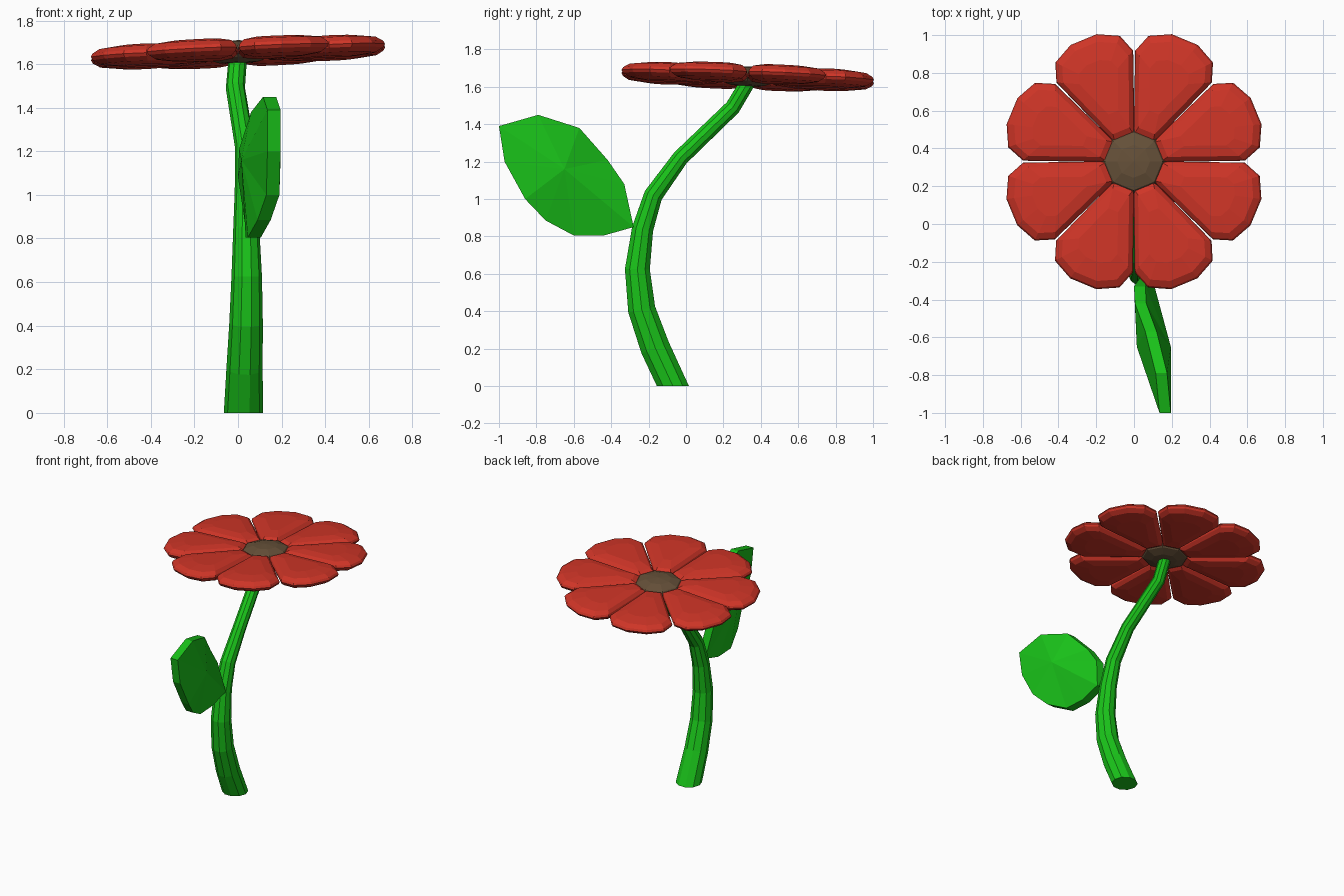
import bpy, bmesh
from math import cos, sin, pi, radians
from mathutils import Vector, Matrix, Euler

if "Cube" in bpy.data.objects:
    bpy.data.objects.remove(bpy.data.objects["Cube"])


def material(name, rgb):
    m = bpy.data.materials.new(name)
    m.diffuse_color = (*rgb, 1)
    m.use_nodes = True
    m.node_tree.nodes["Principled BSDF"].inputs["Base Color"].default_value = m.diffuse_color
    return m


green = material("leaf_green", (0.01, 0.55, 0.01))
red = material("petal_red", (0.62, 0.035, 0.02))
brown = material("heart_brown", (0.13, 0.08, 0.04))


def finish(name, bm, mat):
    bmesh.ops.recalc_face_normals(bm, faces=bm.faces[:])
    me = bpy.data.meshes.new(name)
    bm.to_mesh(me)
    bm.free()
    me.materials.append(mat)
    ob = bpy.data.objects.new(name, me)
    bpy.context.collection.objects.link(ob)
    return ob


def loft(rings, cap=True):
    """Skin a list of closed rings of points."""
    bm = bmesh.new()
    loops = [[bm.verts.new(p) for p in r] for r in rings]
    for a, b in zip(loops, loops[1:]):
        n = len(a)
        for i in range(n):
            j = (i + 1) % n
            bm.faces.new((a[i], a[j], b[j], b[i]))
    if cap:
        bm.faces.new(loops[0])
        bm.faces.new(loops[-1])
    return bm, loops


# Stem: tapered tube along a curved path (x, y, z, radius)
path = [(0.025, -0.07, 0, 0.09), (0.03, -0.165, 0.205, 0.083),
        (0.037, -0.237, 0.41, 0.077), (0.04, -0.26, 0.625, 0.07),
        (0.038, -0.232, 0.84, 0.06), (0.038, -0.175, 1.02, 0.053),
        (0.032, -0.03, 1.22, 0.046), (-0.012, 0.25, 1.49, 0.044),
        (0, 0.34, 1.64, 0.042)]
pts = [Vector(p[:3]) for p in path]
rings = []
for i, p in enumerate(pts):
    if i == 0:
        t = Vector((0, 0, 1))
    else:
        t = (pts[min(i + 1, len(pts) - 1)] - pts[i - 1]).normalized()
    v = t.cross(Vector((1, 0, 0))).normalized()
    u = v.cross(t)
    r = path[i][3]
    rings.append([p + r * (cos(a) * u + sin(a) * v)
                  for a in (2 * pi * k / 10 for k in range(10))])
finish("stem", loft(rings)[0], green)

# Leaf: thick rim with a raised point on each side
rim = [(0.065, -0.28, 0.85), (0.065, -0.44, 0.805), (0.075, -0.6, 0.805),
       (0.12, -0.75, 0.885), (0.16, -0.86, 1.0), (0.165, -0.97, 1.2),
       (0.165, -1.0, 1.39), (0.145, -0.79, 1.45), (0.09, -0.57, 1.38),
       (0.035, -0.42, 1.21), (0.03, -0.33, 1.08)]
bm, loops = loft([[(x + s, y, z) for x, y, z in rim] for s in (-0.03, 0.03)], False)
for loop, x in zip(loops, (0.015, 0.195)):
    apex = bm.verts.new((x, -0.65, 1.16))
    for a, b in zip(loop, loop[1:] + loop[:1]):
        bm.faces.new((a, b, apex))
finish("leaf", bm, green)

# Flower head frame, slightly tilted
head = Matrix.Translation((0, 0.33, 1.655)) @ Euler((-0.04, -0.045, 0)).to_matrix().to_4x4()

# Flower centre
bm = bmesh.new()
bmesh.ops.create_uvsphere(bm, u_segments=8, v_segments=6, radius=1)
bm.transform(head @ Matrix.Diagonal((0.175, 0.175, 0.055, 1)))
finish("flower_centre", bm, brown)

# Petals: rounded slabs repeated around the centre
half = [(0.13, 0.055), (0.35, 0.143), (0.545, 0.22), (0.645, 0.185), (0.70, 0.075)]
outline = half + [(x, -y) for x, y in reversed(half)]
layers = [(0.5, -0.047), (0.85, -0.035), (0.97, -0.015), (1, 0),
          (0.97, 0.015), (0.85, 0.035), (0.5, 0.047)]
for k in range(8):
    rings = [[(0.43 + (x - 0.43) * s, y * s, z) for x, y in outline] for s, z in layers]
    bm, _ = loft(rings)
    bm.transform(head @ Matrix.Rotation(radians(22.5 + 45 * k), 4, 'Z'))
    finish(f"petal_{k + 1}", bm, red)
